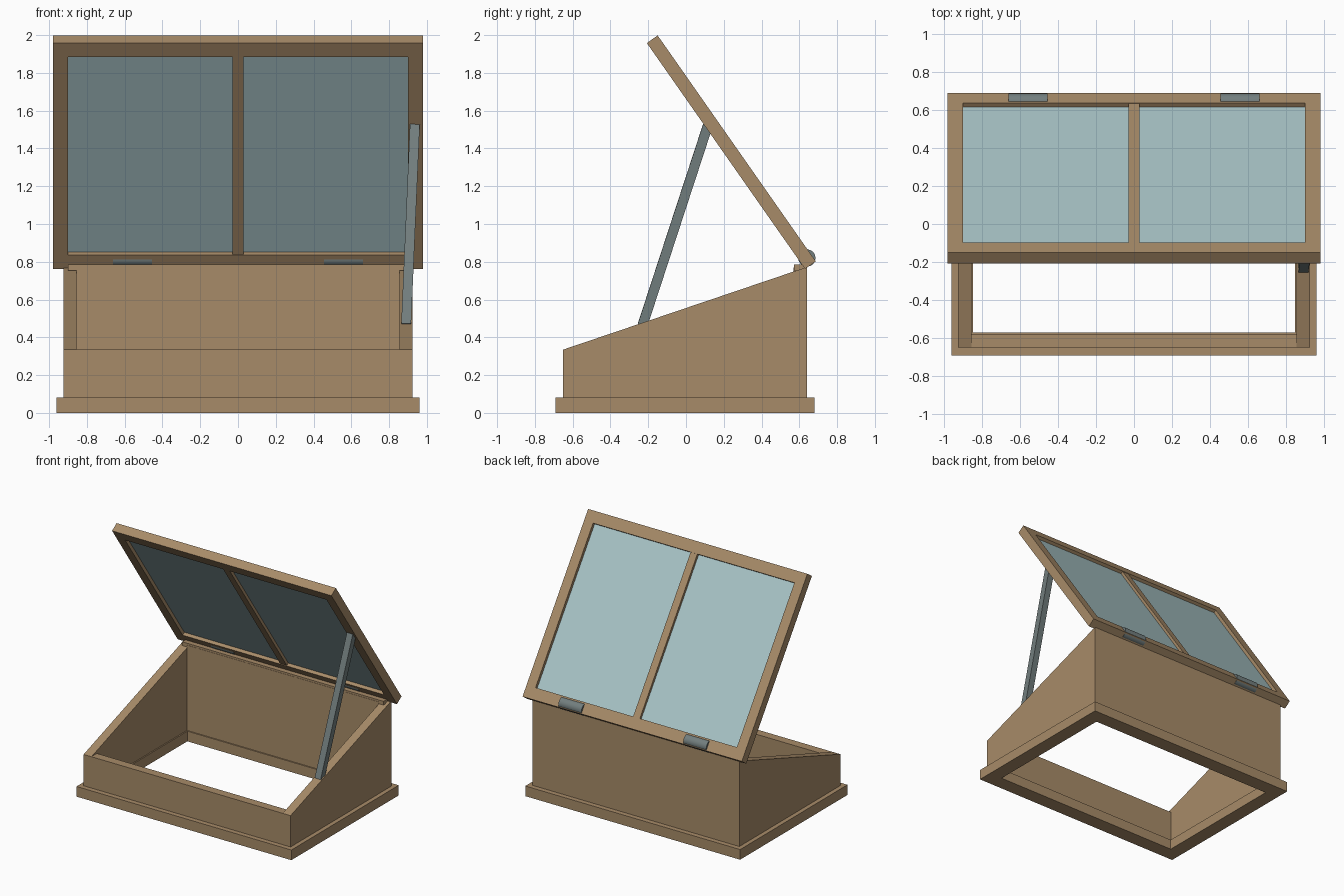
import bpy, bmesh
from math import radians
from mathutils import Matrix, Vector

if "Cube" in bpy.data.objects:
    bpy.data.objects.remove(bpy.data.objects["Cube"])


def material(name, rgb):
    m = bpy.data.materials.new(name)
    m.diffuse_color = (*rgb, 1)
    m.use_nodes = True
    m.node_tree.nodes["Principled BSDF"].inputs["Base Color"].default_value = m.diffuse_color
    return m


WOOD = material("wood", (0.39, 0.26, 0.14))
GLASS = material("glass", (0.40, 0.56, 0.58))
METAL = material("metal", (0.17, 0.21, 0.21))


def finish(name, bm, mat, matrix=Matrix()):
    bmesh.ops.recalc_face_normals(bm, faces=bm.faces)
    me = bpy.data.meshes.new(name)
    bm.to_mesh(me)
    bm.free()
    me.materials.append(mat)
    ob = bpy.data.objects.new(name, me)
    ob.matrix_world = matrix
    bpy.context.collection.objects.link(ob)
    return ob


def box(name, x, y, z, mat=WOOD, matrix=Matrix()):
    bm = bmesh.new()
    bmesh.ops.create_cube(bm, size=1)
    for v in bm.verts:
        v.co = [(a + b) / 2 + c * (b - a) for (a, b), c in zip((x, y, z), v.co)]
    return finish(name, bm, mat, matrix)


# Plinth: rectangular ring, slightly proud of the walls inside and out
bm = bmesh.new()
outer = [bm.verts.new(p) for p in ((-.96, -.69, 0), (.96, -.69, 0), (.96, .68, 0), (-.96, .68, 0))]
inner = [bm.verts.new(p) for p in ((-.845, -.57, 0), (.845, -.57, 0), (.845, .56, 0), (-.845, .56, 0))]
ring = [bm.faces.new((outer[i], outer[(i + 1) % 4], inner[(i + 1) % 4], inner[i])) for i in range(4)]
top = bmesh.ops.extrude_face_region(bm, geom=ring)["geom"]
for v in top:
    if isinstance(v, bmesh.types.BMVert):
        v.co.z = .082
finish("plinth", bm, WOOD)

# Sloped side walls
for name, x0, x1 in (("left_wall", -.925, -.855), ("right_wall", .855, .925)):
    bm = bmesh.new()
    f = bm.faces.new([bm.verts.new((x0, y, z)) for y, z in
                      ((-.65, .08), (.64, .08), (.64, .772), (-.65, .335))])
    ext = bmesh.ops.extrude_face_region(bm, geom=[f])["geom"]
    bmesh.ops.translate(bm, vec=(x1 - x0, 0, 0),
                        verts=[g for g in ext if isinstance(g, bmesh.types.BMVert)])
    finish(name, bm, WOOD)

# Front and back walls, hinge rail
box("front_wall", (-.855, .855), (-.65, -.58), (.08, .335))
box("back_wall", (-.855, .855), (.57, .64), (.08, .77))
box("hinge_rail", (-.90, .90), (.572, .638), (.755, .785))

# Raised lid, built flat from its hinge edge then tilted
LID = Matrix.Translation((0, .63, .762)) @ Matrix.Rotation(radians(-55), 4, 'X')
L, T, W = 1.46, .07, .09
for name, x in (("lid_left_stile", (-.98, -.90)), ("lid_right_stile", (.90, .98))):
    box(name, x, (-L, 0), (0, T), WOOD, LID)
box("lid_bottom_rail", (-.90, .90), (-W, 0), (0, T), WOOD, LID)
box("lid_top_rail", (-.90, .90), (-L, W - L), (0, T), WOOD, LID)
box("lid_glazing_bar", (-.03, .03), (W - L, -W), (.004, T - .004), WOOD, LID)
for name, x in (("left_pane", (-.90, -.03)), ("right_pane", (.03, .90))):
    box(name, x, (W - L, -W), (.027, .045), GLASS, LID)

# Hinge barrels along the lower lid edge
for name, x in (("left_hinge", -.558), ("right_hinge", .558)):
    bm = bmesh.new()
    bmesh.ops.create_cone(bm, cap_ends=True, segments=16, radius1=.046, radius2=.046, depth=.205)
    ob = finish(name, bm, METAL, Matrix.Translation((x, .64, .82)) @ Matrix.Rotation(radians(90), 4, 'Y'))
    bpy.context.view_layer.objects.active = ob
    ob.select_set(True)
    bpy.ops.object.shade_smooth_by_angle(angle=radians(30))
    ob.select_set(False)

# Prop stay from the right wall to the lid stile
a, b = Vector((.89, -.23, .465)), Vector((.936, .115, 1.52))
d = (b - a).normalized()
side = Vector((0, 1, 0)).cross(d).normalized()
rot = Matrix((side, d.cross(side), d)).transposed().to_4x4()
box("prop_stay", (-.026, .026), (-.026, .026), (0, (b - a).length), METAL, Matrix.Translation(a) @ rot)
